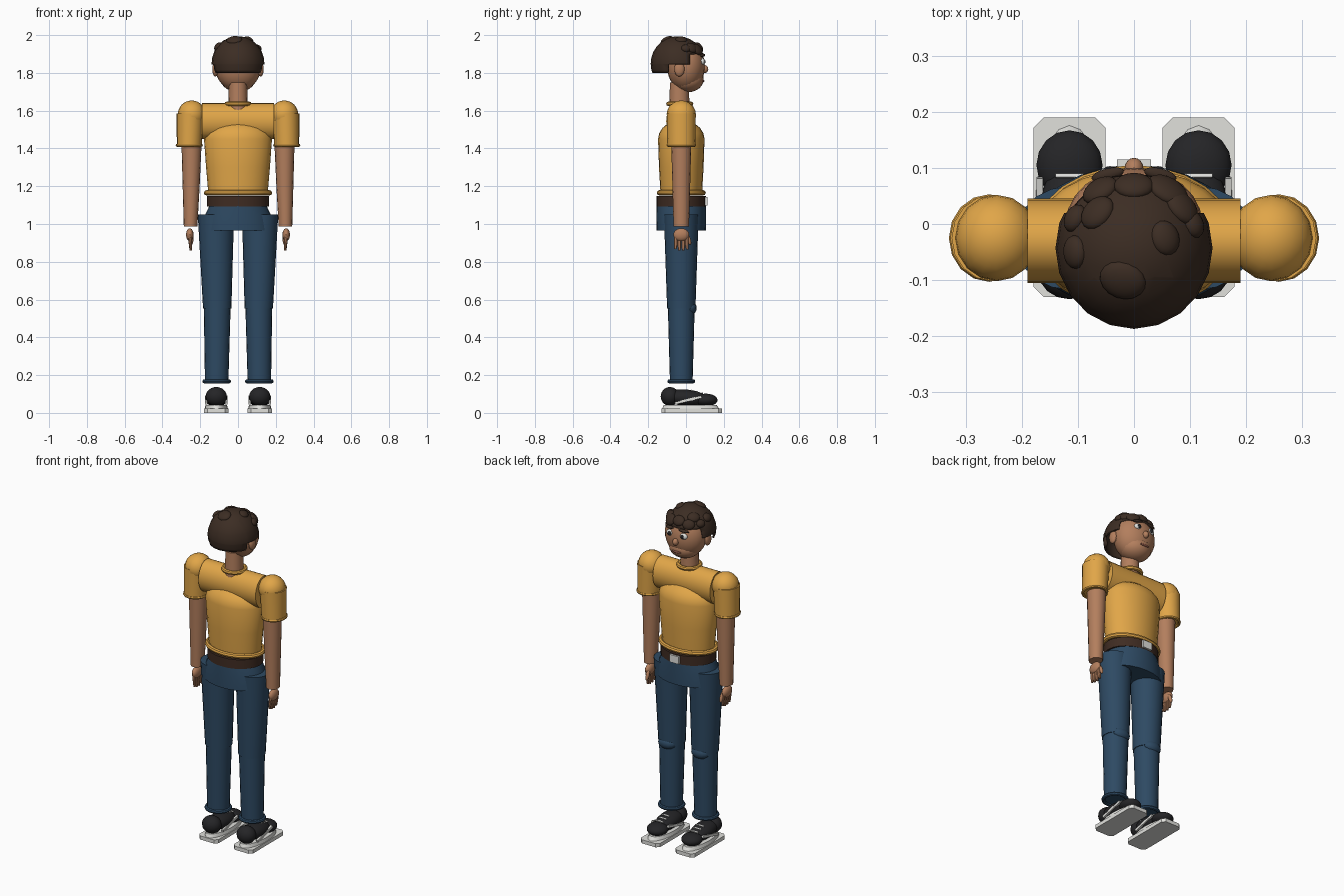
import bpy, bmesh, math
from math import pi, cos, sin, radians
from mathutils import Matrix, Vector, Euler

default = bpy.data.objects.get("Cube")
if default:
    bpy.data.objects.remove(default, do_unlink=True)


def material(name, r, g, b):
    m = bpy.data.materials.new(name)
    m.use_nodes = True
    m.diffuse_color = (r, g, b, 1)
    bsdf = m.node_tree.nodes["Principled BSDF"]
    bsdf.inputs["Base Color"].default_value = (r, g, b, 1)
    bsdf.inputs["Roughness"].default_value = 0.8
    return m


SKIN = material("skin", 0.45, 0.21, 0.11)
LIP = material("lip brown", 0.25, 0.09, 0.06)
HAIR = material("dark brown hair", 0.045, 0.026, 0.017)
SHIRT = material("mustard shirt", 0.75, 0.38, 0.065)
JEANS = material("navy denim", 0.027, 0.068, 0.125)
BELT = material("belt leather", 0.05, 0.025, 0.016)
BLACK = material("shoe black", 0.018, 0.018, 0.02)
WHITE = material("off white", 0.75, 0.75, 0.72)
AXIS = -0.025  # depth of the body's centre line


def finish(name, bm, mat):
    bmesh.ops.recalc_face_normals(bm, faces=bm.faces)
    mesh = bpy.data.meshes.new(name)
    bm.to_mesh(mesh)
    bm.free()
    mesh.materials.append(mat)
    ob = bpy.data.objects.new(name, mesh)
    bpy.context.collection.objects.link(ob)
    bpy.ops.object.select_all(action="DESELECT")
    ob.select_set(True)
    bpy.context.view_layer.objects.active = ob
    bpy.ops.object.shade_smooth_by_angle(angle=radians(42))
    return ob


def place(loc, rot, size):
    return Matrix.LocRotScale(Vector(loc), Euler(rot), Vector(size))


def ball(name, loc, radii, mat, rot=(0, 0, 0), seg=16, rings=12):
    bm = bmesh.new()
    bmesh.ops.create_uvsphere(bm, u_segments=seg, v_segments=rings, radius=1,
                              matrix=place(loc, rot, radii))
    return finish(name, bm, mat)


def block(name, loc, size, mat, rot=(0, 0, 0), chamfer=0):
    bm = bmesh.new()
    bmesh.ops.create_cube(bm, size=1, matrix=place(loc, rot, size))
    if chamfer:
        upright = [e for e in bm.edges
                   if abs(e.verts[0].co.z - e.verts[1].co.z) > size[2] / 2]
        bmesh.ops.bevel(bm, geom=upright, offset=chamfer, segments=1, affect="EDGES")
    return finish(name, bm, mat)


def loft(name, sections, mat, seg=16, matrix=None):
    """Capped oval tube through sections of (x, y, z, x radius, y radius)."""
    bm = bmesh.new()
    loops = [[bm.verts.new((x + rx * cos(2 * pi * i / seg), y + ry * sin(2 * pi * i / seg), z))
              for i in range(seg)] for x, y, z, rx, ry in sections]
    for a, b in zip(loops, loops[1:]):
        for i in range(seg):
            j = (i + 1) % seg
            bm.faces.new((a[i], a[j], b[j], b[i]))
    bm.faces.new(loops[0])
    bm.faces.new(loops[-1])
    if matrix:
        bm.transform(matrix)
    return finish(name, bm, mat)


def band(name, loc, rx, ry, thick, mat, seg=24, sides=8):
    """Oval torus lying flat."""
    bm = bmesh.new()
    grid = []
    for i in range(seg):
        a = 2 * pi * i / seg
        grid.append([bm.verts.new((
            loc[0] + (rx + thick * cos(2 * pi * k / sides)) * cos(a),
            loc[1] + (ry + thick * cos(2 * pi * k / sides)) * sin(a),
            loc[2] + thick * sin(2 * pi * k / sides))) for k in range(sides)])
    for i in range(seg):
        for k in range(sides):
            n, m = (i + 1) % seg, (k + 1) % sides
            bm.faces.new((grid[i][k], grid[n][k], grid[n][m], grid[i][m]))
    return finish(name, bm, mat)


# Torso: tapered shirt body with a domed top
dome = [(0, AXIS, 1.45 + 0.1 * sin(t), 0.18 * cos(t), 0.123 * cos(t))
        for t in [radians(d) for d in (18, 36, 54, 70, 84)]]
loft("shirt_body", [(0, AXIS, 1.16, 0.157, 0.11), (0, AXIS, 1.3, 0.169, 0.118),
                    (0, AXIS, 1.45, 0.18, 0.123)] + dome, SHIRT, seg=24)
loft("shirt_yoke", [(0, 0, -0.19, 0.095, 0.075), (0, 0, 0.19, 0.095, 0.075)], SHIRT, seg=24,
     matrix=place((0, -0.03, 1.545), (0, pi / 2, 0), (1, 1, 1)))
band("shirt_hem", (0, AXIS, 1.165), 0.167, 0.116, 0.014, SHIRT)
band("shirt_collar", (0, -0.033, 1.636), 0.06, 0.06, 0.012, SHIRT)

# Belt, buckle and seat of the trousers
loft("belt", [(0, AXIS, 1.093, 0.163, 0.13), (0, AXIS, 1.148, 0.163, 0.13)], BELT, seg=24)
block("belt_buckle", (0, 0.108, 1.12), (0.06, 0.014, 0.045), WHITE)
loft("trouser_seat", [(0, AXIS, 0.965, 0.19, 0.13), (0, AXIS, 1.04, 0.178, 0.131),
                      (0, AXIS, 1.095, 0.152, 0.13)], JEANS, seg=24)

# Neck and head
loft("neck", [(0, -0.035, 1.6, 0.052, 0.054), (0, -0.035, 1.75, 0.048, 0.05)], SKIN)
ball("head", (0, 0, 1.835), (0.122, 0.1, 0.132), SKIN, seg=24, rings=16)
ball("jaw", (0, 0.01, 1.765), (0.09, 0.084, 0.067), SKIN, seg=24, rings=12)
ball("nose", (0, 0.098, 1.82), (0.017, 0.02, 0.021), SKIN)
ball("mouth", (0, 0.09, 1.757), (0.03, 0.008, 0.007), LIP)
for s, side in ((1, "left"), (-1, "right")):
    ball(side + "_ear", (s * 0.12, -0.035, 1.82), (0.016, 0.027, 0.039), SKIN)
    ball(side + "_eye", (s * 0.045, 0.086, 1.86), (0.023, 0.014, 0.018), WHITE)
    ball(side + "_pupil", (s * 0.043, 0.097, 1.86), (0.011, 0.006, 0.012), BLACK)
    ball(side + "_eyebrow", (s * 0.047, 0.088, 1.893), (0.03, 0.011, 0.008), HAIR,
         rot=(0, s * 0.12, -s * 0.25))

# Hair cap: a ball trimmed in steps, low at the nape and high over the face
HC = Vector((0, -0.043, 1.848))
bm = bmesh.new()
bmesh.ops.create_uvsphere(bm, u_segments=20, v_segments=14, radius=1,
                          matrix=place(HC, (0, 0, 0), (0.14, 0.144, 0.146)))
steps = ((-0.095, 1.8), (0.02, 1.845), (1, 1.9))
for y, z in steps:
    for co, no in (((0, y, 0), (0, 1, 0)), ((0, 0, z), (0, 0, 1))):
        bmesh.ops.bisect_plane(bm, geom=bm.verts[:] + bm.edges[:] + bm.faces[:],
                               plane_co=co, plane_no=no)


def trimmed(face):
    c = face.calc_center_median()
    return c.z < next(z for y, z in steps if c.y < y)


bmesh.ops.delete(bm, geom=[f for f in bm.faces if trimmed(f)], context="FACES")
cap = finish("hair_cap", bm, HAIR)
shell = cap.modifiers.new("thickness", "SOLIDIFY")
shell.thickness = 0.012
shell.offset = -1

# Curls and fringe sit on the surface of the cap
curls = [(-0.065, 0.02, 0.034), (0.085, 0.03, 0.036), (0.055, -0.025, 0.032),
         (-0.105, -0.05, 0.03), (-0.02, -0.1, 0.042), (0.06, 0.06, 0.04),
         (-0.06, 0.06, 0.034), (0, 0.068, 0.036), (0.105, 0.0, 0.026), (-0.105, 0.01, 0.026)]
for i, (x, y, r) in enumerate(curls):
    drop = max(0, 1 - (x / 0.14) ** 2 - ((y - HC.y) / 0.144) ** 2)
    z = HC.z + 0.138 * math.sqrt(drop)
    n = Vector((x, y - HC.y, z - HC.z)).to_track_quat("Z", "Y").to_euler()
    ball(f"hair_curl_{i + 1}", (x, y, z), (r, r * 0.85, 0.017), HAIR, rot=n)

for s, side in ((1, "left"), (-1, "right")):
    # Sleeve and arm
    ball(side + "_shoulder", (s * 0.245, AXIS, 1.58), (0.074, 0.077, 0.074), SHIRT)
    loft(side + "_sleeve", [(s * 0.258, AXIS, 1.415, 0.066, 0.074),
                            (s * 0.252, AXIS, 1.585, 0.073, 0.077)], SHIRT)
    band(side + "_sleeve_hem", (s * 0.258, AXIS, 1.417), 0.063, 0.069, 0.009, SHIRT, seg=16)
    loft(side + "_arm", [(s * 0.251, AXIS, 0.988, 0.036, 0.041),
                         (s * 0.248, AXIS, 1.2, 0.045, 0.047),
                         (s * 0.246, AXIS, 1.42, 0.053, 0.053)], SKIN)

    # Hand with four fingers and a thumb
    ball(side + "_palm", (s * 0.255, AXIS, 0.943), (0.02, 0.042, 0.034), SKIN)
    for f in range(4):
        y = (f - 1.5) * 0.019
        tip = 0.856 + 0.007 * abs(f - 1.6)
        loft(f"{side}_finger_{f + 1}", [(s * 0.249, AXIS + y * 1.1, tip, 0.006, 0.006),
                                        (s * 0.251, AXIS + y * 1.05, tip + 0.02, 0.008, 0.009),
                                        (s * 0.255, AXIS + y, 0.935, 0.01, 0.01)], SKIN, seg=8)
    ball(side + "_thumb", (s * 0.246, 0.013, 0.92), (0.01, 0.011, 0.032), SKIN,
         rot=(0.35, 0, 0))

    # Trouser leg
    loft(side + "_thigh", [(s * 0.11, AXIS, 0.552, 0.075, 0.075),
                           (s * 0.117, AXIS, 1.05, 0.096, 0.092)], JEANS, seg=20)
    loft(side + "_shin", [(s * 0.113, AXIS, 0.165, 0.062, 0.06),
                          (s * 0.11, AXIS, 0.56, 0.071, 0.071)], JEANS, seg=20)
    ball(side + "_knee", (s * 0.11, 0.023, 0.555), (0.055, 0.034, 0.036), JEANS, seg=12, rings=8)
    band(side + "_trouser_cuff", (s * 0.113, AXIS, 0.167), 0.065, 0.063, 0.011, JEANS)

    # Shoe
    x = s * 0.115
    block(side + "_sole", (x, 0.03, 0.011), (0.128, 0.32, 0.022), WHITE, chamfer=0.018)
    loft(side + "_midsole", [(x, 0.025, 0.02, 0.062, 0.152), (x, 0.022, 0.042, 0.057, 0.14)],
         WHITE, seg=20)
    ball(side + "_shoe_heel", (x, -0.085, 0.087), (0.056, 0.049, 0.05), BLACK)
    ball(side + "_shoe_upper", (x, 0.0, 0.08), (0.058, 0.115, 0.044), BLACK, rot=(-0.08, 0, 0))
    ball(side + "_shoe_toe", (x, 0.105, 0.068), (0.059, 0.062, 0.034), BLACK)
    for d in (-1, 1):
        block(f"{side}_shoe_stripe_{'inner' if d * s < 0 else 'outer'}",
              (x + d * 0.053, 0.012, 0.068), (0.012, 0.145, 0.014), WHITE, rot=(0.24, 0, 0))
    for k in range(3):
        block(f"{side}_lace_{k + 1}", (x, 0.03 + 0.028 * k, 0.119 - 0.007 * k),
              (0.05, 0.007, 0.006), WHITE, rot=(-0.25, 0, 0))
